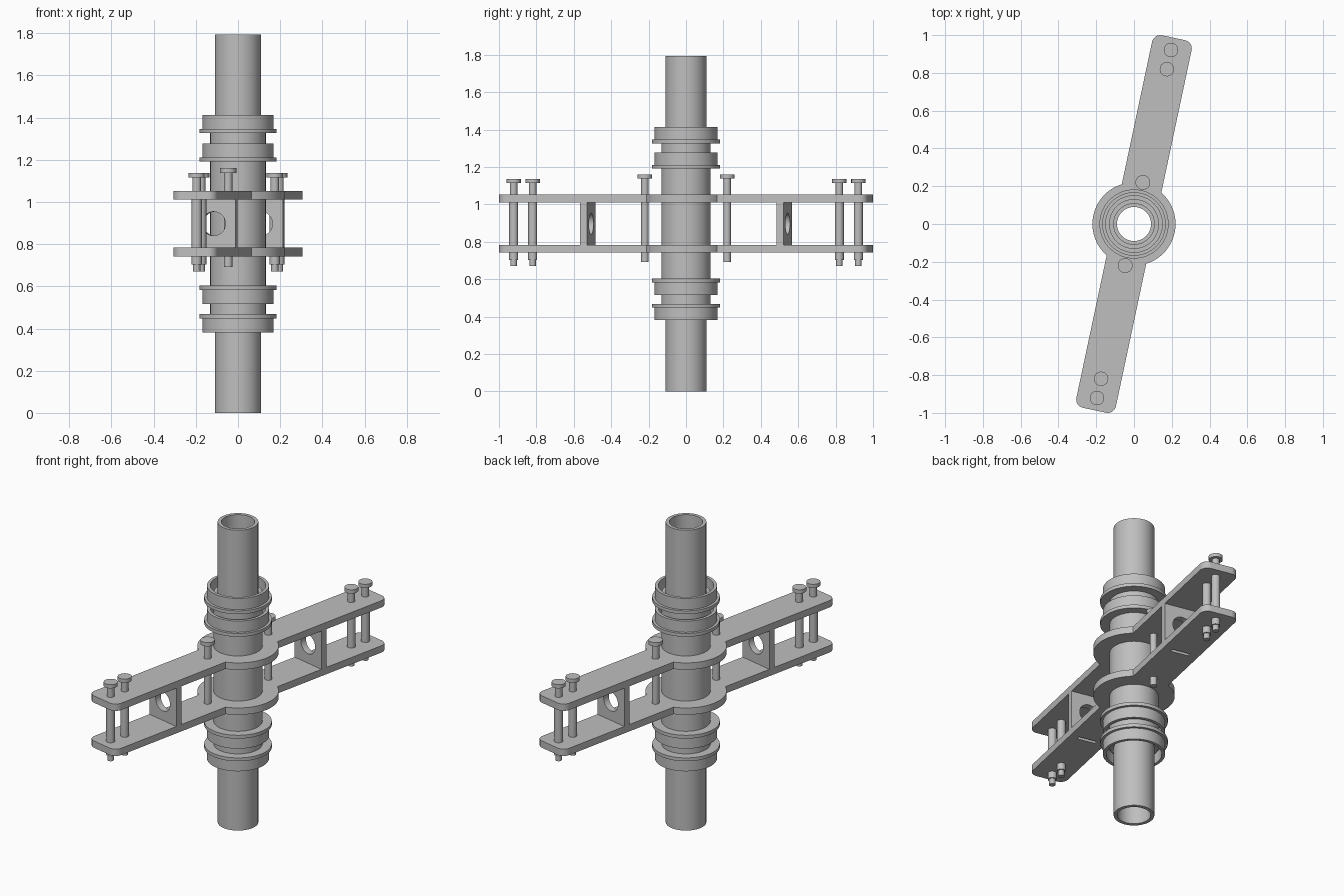
import bpy, bmesh
from math import sin, cos, asin, pi, radians
from mathutils import Matrix, Vector

cube = bpy.data.objects.get("Cube")
if cube:
    bpy.data.objects.remove(cube, do_unlink=True)

MID = 0.897            # mirror height of the assembly
HUB, HALF, LENGTH, CORNER = 0.22, 0.107, 1.008, 0.045
ARM = Matrix.Rotation(radians(-12), 4, "Z")

metal = bpy.data.materials.new("grey_metal")
metal.use_nodes = True
GREY = (0.52, 0.52, 0.52, 1)
metal.diffuse_color = GREY
metal.node_tree.nodes["Principled BSDF"].inputs["Base Color"].default_value = GREY


def finish(name, bm, matrix):
    """Turn a bmesh into a shaded, coloured object."""
    bmesh.ops.remove_doubles(bm, verts=bm.verts, dist=0.00005)
    bmesh.ops.recalc_face_normals(bm, faces=bm.faces)
    mesh = bpy.data.meshes.new(name)
    bm.to_mesh(mesh)
    bm.free()
    mesh.materials.append(metal)
    obj = bpy.data.objects.new(name, mesh)
    bpy.context.collection.objects.link(obj)
    obj.matrix_world = matrix
    bpy.ops.object.select_all(action="DESELECT")
    obj.select_set(True)
    bpy.context.view_layer.objects.active = obj
    bpy.ops.object.shade_smooth_by_angle(angle=radians(30))
    return obj


def lathe(name, profile, matrix=Matrix(), steps=64):
    """Revolve a closed (radius, height) profile about z."""
    bm = bmesh.new()
    rings = [[bm.verts.new((r * cos(2 * pi * i / steps), r * sin(2 * pi * i / steps), z))
              for i in range(steps)] for r, z in profile]
    for a, b in zip(rings, rings[1:] + rings[:1]):
        for i in range(steps):
            j = (i + 1) % steps
            bm.faces.new((a[i], a[j], b[j], b[i]))
    return finish(name, bm, matrix)


def arc(x, y, r, start, end, steps):
    """Points on an arc, angles in radians."""
    return [(x + r * cos(start + (end - start) * i / steps),
             y + r * sin(start + (end - start) * i / steps)) for i in range(steps + 1)]


def circle(r):
    return arc(0, 0, r, 0, 2 * pi, 64)[:-1]


def rectangle(w, h, y=0):
    return [(-w, y - h), (w, y - h), (w, y + h), (-w, y + h)]


def cut_plate(name, loops, thickness, matrix):
    """Flat plate from an outline loop and hole loops."""
    curve = bpy.data.curves.new(name + "_outline", "CURVE")
    curve.dimensions = "2D"
    curve.fill_mode = "BOTH"
    curve.extrude = thickness / 2
    for loop in loops:
        spline = curve.splines.new("POLY")
        spline.points.add(len(loop) - 1)
        for point, (x, y) in zip(spline.points, loop):
            point.co = (x, y, 0, 1)
        spline.use_cyclic_u = True
    helper = bpy.data.objects.new(name + "_outline", curve)
    bpy.context.collection.objects.link(helper)
    bpy.context.view_layer.update()
    mesh = bpy.data.meshes.new_from_object(
        helper.evaluated_get(bpy.context.evaluated_depsgraph_get()))
    bm = bmesh.new()
    bm.from_mesh(mesh)
    bpy.data.objects.remove(helper)
    bpy.data.curves.remove(curve)
    bpy.data.meshes.remove(mesh)
    return finish(name, bm, matrix)


# Central tube and the sleeve around it
lathe("main_tube", [(0.09, 0), (0.11, 0), (0.11, 1.793), (0.09, 1.793)])
lathe("sleeve", [(0.108, MID - 0.475), (0.132, MID - 0.475),
                 (0.132, MID + 0.475), (0.108, MID + 0.475)])

# Flanged cups, open away from the middle
for side, sign in (("upper", 1), ("lower", -1)):
    for place, base in (("inner", 0.294), ("outer", 0.429)):
        shape = [(0.125, 0), (0.183, 0), (0.183, 0.02), (0.168, 0.02),
                 (0.168, 0.087), (0.15, 0.087), (0.15, 0.022), (0.125, 0.022)]
        lathe(f"{side}_{place}_cup", [(r, MID + sign * (base + z)) for r, z in shape])

# Arm plates: round hub with two straight arms
meet = asin(HALF / HUB)
half = arc(0, 0, HUB, meet - pi / 2, pi / 2 - meet, 32)
half += arc(HALF - CORNER, LENGTH - CORNER, CORNER, 0, pi / 2, 8)
half += arc(CORNER - HALF, LENGTH - CORNER, CORNER, pi / 2, pi, 8)
outline = half + [(-x, -y) for x, y in half]
WEB = 0.537
slots = [rectangle(0.055, 0.011, y) for y in (WEB, -WEB)]
for name, z, holes in (("upper_arm_plate", 1.032, []), ("lower_arm_plate", 0.763, slots)):
    cut_plate(name, [outline, circle(0.13)] + holes, 0.041,
              ARM @ Matrix.Translation((0, 0, z)))

# Webs and bolts, repeated on both arms
for side, sign in (("back", 1), ("front", -1)):
    cut_plate(f"{side}_web", [rectangle(HALF, 0.115), circle(0.057)], 0.038,
              ARM @ Matrix.Translation((0, sign * WEB, MID)) @ Matrix.Rotation(pi / 2, 4, "X"))

    hub_bolt = [(0, 0.692), (0.02, 0.692), (0.02, 1.138), (0.039, 1.138),
                (0.039, 1.16), (0, 1.16)]
    end_bolt = [(0, 0.67), (0.017, 0.67), (0.017, 0.703), (0.024, 0.703),
                (0.024, 1.052), (0.02, 1.052), (0.02, 1.115), (0.038, 1.115),
                (0.038, 1.137), (0, 1.137)]
    for place, y, shape in (("hub", 0.225, hub_bolt), ("inner_end", 0.838, end_bolt),
                            ("outer_end", 0.942, end_bolt)):
        lathe(f"{side}_{place}_bolt", shape,
              ARM @ Matrix.Translation((0, sign * y, 0)), steps=32)
